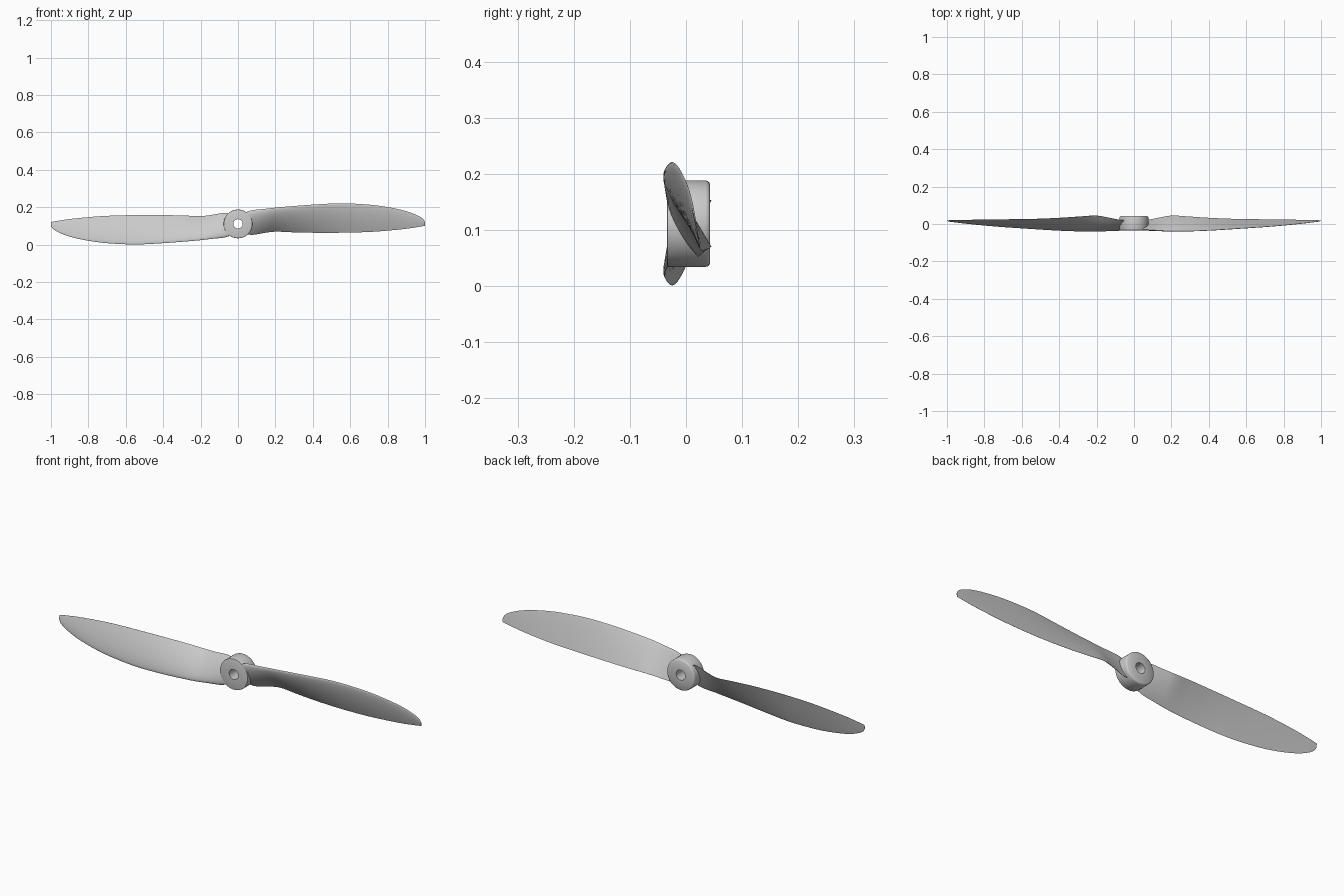
import bpy, bmesh
from math import sin, cos, pi
from mathutils import Vector

if "Cube" in bpy.data.objects:
    bpy.data.objects.remove(bpy.data.objects["Cube"])

CZ = 0.111  # height of the rotation axis

# Blade stations: x, leading z, leading y, trailing z, trailing y, thickness
# (z is measured from the axis)
STATIONS = [
    (0.048, 0.066, -0.028, -0.056, 0.020, 0.030),
    (0.08, 0.074, -0.031, -0.058, 0.023, 0.031),
    (0.14, 0.080, -0.035, -0.048, 0.035, 0.030),
    (0.20, 0.087, -0.038, -0.041, 0.045, 0.028),
    (0.28, 0.094, -0.038, -0.044, 0.041, 0.025),
    (0.40, 0.103, -0.034, -0.047, 0.033, 0.021),
    (0.55, 0.110, -0.025, -0.047, 0.027, 0.017),
    (0.70, 0.103, -0.015, -0.043, 0.025, 0.014),
    (0.80, 0.090, -0.007, -0.036, 0.024, 0.011),
    (0.90, 0.068, 0.003, -0.026, 0.022, 0.008),
    (0.96, 0.045, 0.010, -0.017, 0.021, 0.006),
    (0.99, 0.026, 0.014, -0.012, 0.020, 0.004),
    (1.00, 0.010, 0.017, -0.010, 0.020, 0.002),
]


def slope(i, k):
    a, b = STATIONS[max(i - 1, 0)], STATIONS[min(i + 1, len(STATIONS) - 1)]
    return (b[k] - a[k]) / (b[0] - a[0])


def sample(i, t):
    """Smooth interpolation between station i and i + 1."""
    a, b = STATIONS[i], STATIONS[i + 1]
    h = b[0] - a[0]
    out = [a[0] + h * t]
    for k in range(1, 6):
        out.append((2*t**3 - 3*t*t + 1) * a[k] + (t**3 - 2*t*t + t) * h * slope(i, k)
                   + (3*t*t - 2*t**3) * b[k] + (t**3 - t*t) * h * slope(i + 1, k))
    return out


def section(x, lz, ly, tz, ty, thick, n=14):
    """Airfoil loop: convex front, nearly flat back."""
    le, te = Vector((x, ly, lz)), Vector((x, ty, tz))
    chord = te - le
    normal = Vector((0, chord.z, -chord.y)).normalized()

    def point(s, side):
        u = (1 - cos(pi * s)) / 2
        f = 2.6 * (0.5 * u ** 0.5 * (1 - u) + 0.25 * u * (1 - u)) + 0.04 * u
        return le + chord * u + normal * thick * f * side
    front = [point(j / n, 0.85) for j in range(n + 1)]
    back = [point(j / n, -0.15) for j in range(n, 0, -1)]
    return front + back


def finish(bm, name, angle):
    bmesh.ops.recalc_face_normals(bm, faces=bm.faces)
    me = bpy.data.meshes.new(name)
    bm.to_mesh(me)
    bm.free()
    ob = bpy.data.objects.new(name, me)
    bpy.context.collection.objects.link(ob)
    bpy.ops.object.select_all(action='DESELECT')
    ob.select_set(True)
    bpy.context.view_layer.objects.active = ob
    bpy.ops.object.shade_smooth_by_angle(angle=angle)
    return ob


def bridge(bm, a, b):
    for j in range(len(a)):
        k = (j + 1) % len(a)
        bm.faces.new((a[j], a[k], b[k], b[j]))


# Blades: one twisted loft, repeated half a turn about the axis
def blade(name, turn):
    bm = bmesh.new()
    steps = 4
    rows = [sample(i, s / steps) for i in range(len(STATIONS) - 1) for s in range(steps)]
    rows.append(STATIONS[-1])
    loops = [[bm.verts.new((p.x * turn, p.y, CZ + p.z * turn)) for p in section(*r)]
             for r in rows]
    for a, b in zip(loops, loops[1:]):
        bridge(bm, a, b)
    bm.faces.new(loops[0])
    bm.faces.new(loops[-1])
    return finish(bm, name, 0.7)


blade("right_blade", 1)
blade("left_blade", -1)

# Hub: turned ring with an open shaft hole and softened rims
profile = [(0.025, -0.034), (0.073, -0.034), (0.076, -0.033), (0.077, -0.030),
           (0.077, 0.035), (0.0755, 0.040), (0.071, 0.043), (0.025, 0.043)]
bm = bmesh.new()
N = 64
rings = [[bm.verts.new((r * cos(2*pi*i/N), y, CZ + r * sin(2*pi*i/N))) for i in range(N)]
         for r, y in profile]
for a, b in zip(rings, rings[1:] + rings[:1]):
    bridge(bm, a, b)
finish(bm, "hub", 0.7)
